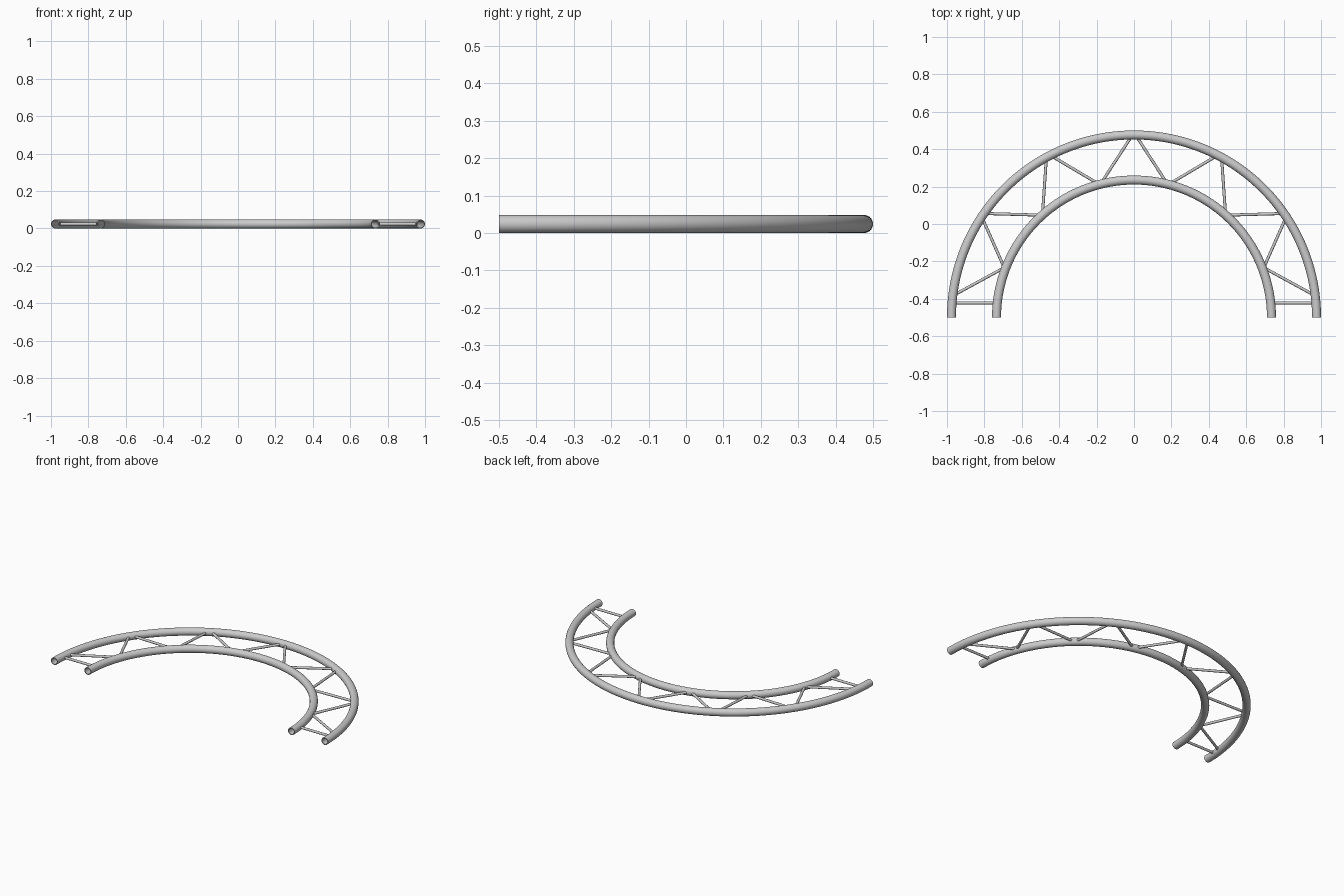
import bpy, bmesh, math
from mathutils import Vector

if "Cube" in bpy.data.objects:
    bpy.data.objects.remove(bpy.data.objects["Cube"])

TUBE_R, WALL, BRACE_R = 0.024, 0.005, 0.008
CENTRE = Vector((0, -0.5, TUBE_R))
SIDES, STEPS = 32, 96


def finish(name, bm):
    bmesh.ops.recalc_face_normals(bm, faces=bm.faces)
    me = bpy.data.meshes.new(name)
    bm.to_mesh(me)
    bm.free()
    ob = bpy.data.objects.new(name, me)
    bpy.context.collection.objects.link(ob)
    bpy.ops.object.select_all(action='DESELECT')
    ob.select_set(True)
    bpy.context.view_layer.objects.active = ob
    bpy.ops.object.shade_smooth_by_angle(angle=math.radians(40))
    return ob


def half_ring(name, radius):
    """Hollow tube swept through a half circle, with annular open ends."""
    bm = bmesh.new()
    loops = []
    for i in range(STEPS + 1):
        a = math.pi * i / STEPS
        out = Vector((math.cos(a), math.sin(a), 0))
        ring = []
        for r in (TUBE_R, TUBE_R - WALL):
            ring.append([bm.verts.new(CENTRE + out * (radius + r * math.cos(t)) + Vector((0, 0, r * math.sin(t))))
                         for t in (2 * math.pi * k / SIDES for k in range(SIDES))])
        loops.append(ring)

    def bridge(a, b):
        for k in range(SIDES):
            n = (k + 1) % SIDES
            bm.faces.new((a[k], a[n], b[n], b[k]))

    for p, q in zip(loops, loops[1:]):
        bridge(p[0], q[0])
        bridge(p[1], q[1])
    for end in (loops[0], loops[-1]):
        bridge(end[0], end[1])
    return finish(name, bm)


def rod(name, p, q, extend=0.01):
    """Thin round brace between two visible points, pushed into the tube walls."""
    p, q = Vector((*p, TUBE_R)), Vector((*q, TUBE_R))
    d = q - p
    bm = bmesh.new()
    bmesh.ops.create_cone(bm, cap_ends=True, segments=16, radius1=BRACE_R,
                          radius2=BRACE_R, depth=d.length + 2 * extend)
    bm.transform(d.to_track_quat('Z', 'Y').to_matrix().to_4x4())
    bmesh.ops.translate(bm, verts=bm.verts, vec=(p + q) / 2)
    return finish(name, bm)


# Main chords
half_ring("outer_tube", 1 - TUBE_R)
half_ring("inner_tube", 0.735)

# Zigzag braces (inner end, outer end), mirrored left and right
braces = [
    ((0.758, -0.422), (0.948, -0.422)),
    ((0.715, -0.245), (0.948, -0.372)),
    ((0.702, -0.215), (0.808, 0.025)),
    ((0.520, 0.048), (0.792, 0.056)),
    ((0.487, 0.085), (0.469, 0.345)),
    ((0.214, 0.229), (0.452, 0.370)),
    ((0.162, 0.240), (0.022, 0.455)),
]
for i, (a, b) in enumerate(braces):
    for side, s in (("right", 1), ("left", -1)):
        rod(f"brace_{side}_{i + 1}", (s * a[0], a[1]), (s * b[0], b[1]))
